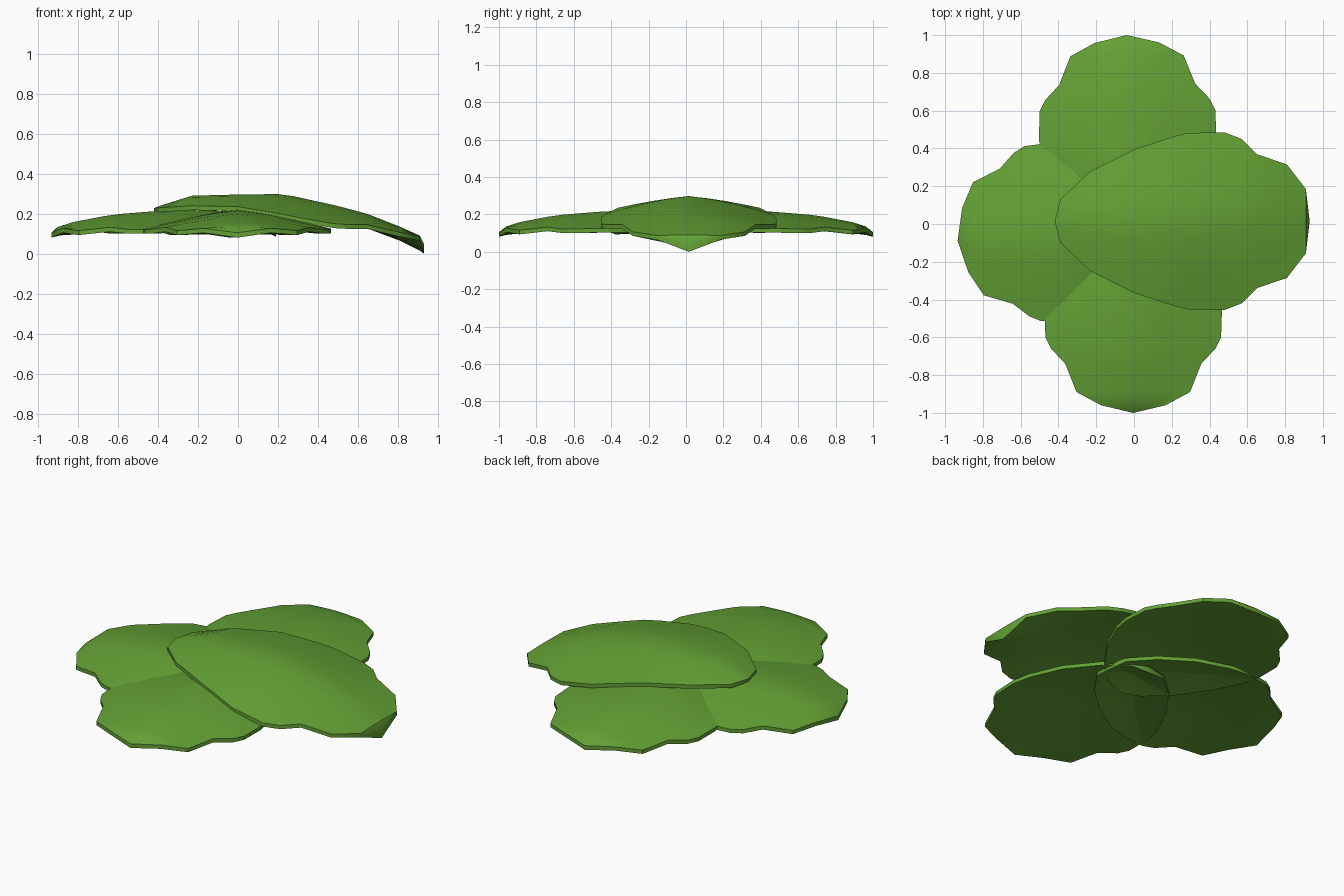
import bpy, bmesh
from math import radians

if "Cube" in bpy.data.objects:
    bpy.data.objects.remove(bpy.data.objects["Cube"])

green = bpy.data.materials.new("leaf_green")
green.diffuse_color = (0.125, 0.355, 0.035, 1)
green.use_nodes = True
green.node_tree.nodes["Principled BSDF"].inputs["Base Color"].default_value = green.diffuse_color

# stations along a leaf: position, half width, ridge height, rim height, underside height
TOP = [(-.42, 0, .228, .228, .21), (-.39, .115, .24, .23, .215), (-.23, .265, .29, .24, .24),
       (0, .38, .296, .235, .245), (.20, .445, .298, .202, .23), (.28, .467, .287, .185, .22),
       (.48, .47, .243, .15, .18),
       (.57, .435, .22, .145, .15), (.65, .355, .198, .145, .125), (.81, .30, .135, .107, .065),
       (.91, .17, .09, .087, .015), (.93, 0, .05, .05, 0)]
LOW = [(-.20, 0, .12, .12, .085), (-.18, .11, .14, .12, .095), (-.07, .24, .185, .125, .125),
       (.10, .365, .215, .13, .155), (.28, .45, .219, .125, .165), (.38, .47, .215, .125, .16),
       (.53, .465, .203, .122, .145),
       (.59, .435, .198, .122, .14), (.67, .36, .187, .132, .13), (.82, .30, .158, .115, .10),
       (.89, .17, .136, .127, .09), (.93, 0, .105, .105, .08)]
ACROSS = [-1, -.75, -.5, -.25, 0, .25, .5, .75, 1]
RIM = 0.022


def leaf(name, stations, angle, location):
    bm = bmesh.new()
    top, under = [], []
    for u, w, ridge, rim, low in stations:
        crown = [1 - abs(t) ** 1.35 for t in ACROSS]
        edge = rim - RIM if w else low
        top.append([bm.verts.new((u, w * t, rim + (ridge - rim) * c))
                    for t, c in zip(ACROSS, crown)])
        under.append([bm.verts.new((u, w * t, edge + (low - edge) * c))
                      for t, c in zip(ACROSS, crown)])
    last = len(ACROSS) - 1
    for k in range(len(stations) - 1):
        a, b, c, d = top[k], top[k + 1], under[k], under[k + 1]
        for i in range(last):
            bm.faces.new((a[i], b[i], b[i + 1], a[i + 1]))
            bm.faces.new((c[i], c[i + 1], d[i + 1], d[i]))
        # rim walls on both sides
        bm.faces.new((a[0], c[0], d[0], b[0]))
        bm.faces.new((a[last], b[last], d[last], c[last]))
    # close both leaf tips to a point
    bmesh.ops.remove_doubles(bm, verts=bm.verts, dist=0.0005)
    bmesh.ops.recalc_face_normals(bm, faces=bm.faces)
    me = bpy.data.meshes.new(name)
    bm.to_mesh(me)
    bm.free()
    me.materials.append(green)
    ob = bpy.data.objects.new(name, me)
    bpy.context.collection.objects.link(ob)
    ob.rotation_euler.z = radians(angle)
    ob.location = location
    bpy.context.view_layer.objects.active = ob
    ob.select_set(True)
    bpy.ops.object.shade_smooth_by_angle(angle=radians(35))
    ob.select_set(False)
    return ob


# three low leaves with one draped over them
leaf("front_leaf", LOW, -90, (-.004, -.07, 0))
leaf("back_leaf", LOW, 90.5, (-.03, .07, 0))
leaf("left_leaf", LOW, 185.5, (-.008, 0, 0))
leaf("top_leaf", TOP, 0, (0, .015, 0))
